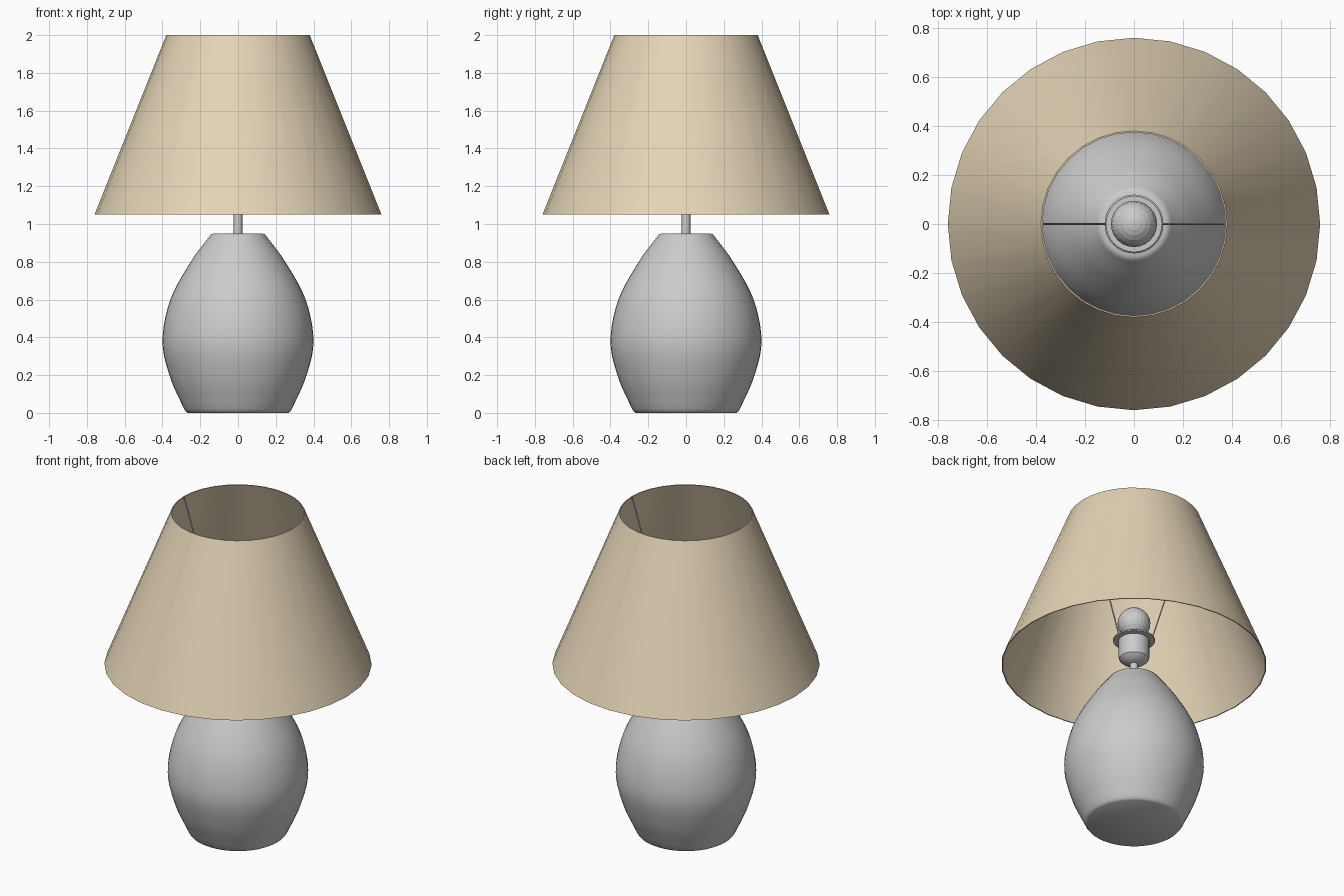
import bpy, bmesh, math
from mathutils import Vector

if "Cube" in bpy.data.objects:
    bpy.data.objects.remove(bpy.data.objects["Cube"])


def finish(name, bm, angle=None, color=None):
    bmesh.ops.recalc_face_normals(bm, faces=bm.faces)
    mesh = bpy.data.meshes.new(name)
    bm.to_mesh(mesh)
    bm.free()
    obj = bpy.data.objects.new(name, mesh)
    bpy.context.collection.objects.link(obj)
    if angle:
        bpy.ops.object.select_all(action='DESELECT')
        bpy.context.view_layer.objects.active = obj
        obj.select_set(True)
        bpy.ops.object.shade_smooth_by_angle(angle=math.radians(angle))
    if color:
        mat = bpy.data.materials.new(name + "_fabric")
        mat.diffuse_color = color
        mat.use_nodes = True
        mat.node_tree.nodes["Principled BSDF"].inputs["Base Color"].default_value = mat.diffuse_color
        mesh.materials.append(mat)
    return obj


def lathe(name, profile, sides=32, closed=False, angle=35, color=None):
    """Revolve (radius, z) points; open profiles get flat end caps."""
    bm = bmesh.new()
    rings = []
    for r, z in profile:
        rings.append([bm.verts.new((r * math.cos(a), r * math.sin(a), z))
                      for a in (2 * math.pi * i / sides for i in range(sides))])
    pairs = list(zip(rings, rings[1:]))
    if closed:
        pairs.append((rings[-1], rings[0]))
    else:
        bm.faces.new(rings[0][::-1])
        bm.faces.new(rings[-1])
    for a, b in pairs:
        for i in range(sides):
            j = (i + 1) % sides
            bm.faces.new((a[i], a[j], b[j], b[i]))
    return finish(name, bm, angle, color)


def spline(points, steps=5):
    """Catmull-Rom curve through the profile points."""
    p = [Vector(q) for q in points]
    p = [2 * p[0] - p[1]] + p + [2 * p[-1] - p[-2]]
    out = []
    for i in range(1, len(p) - 2):
        a, b, c, d = p[i - 1:i + 3]
        for k in range(steps):
            t = k / steps
            out.append(0.5 * (2 * b + (c - a) * t + (2 * a - 5 * b + 4 * c - d) * t * t
                              + (3 * b - a - 3 * c + d) * t ** 3))
    return [tuple(q) for q in out] + [tuple(p[-2])]


# Ceramic body
belly = spline([(0.285, 0.02), (0.36, 0.19), (0.40, 0.38), (0.358, 0.60),
                (0.25, 0.80), (0.153, 0.932)])
lathe("body", [(0.265, 0), (0.275, 0.006)] + belly + [(0.145, 0.943), (0.13, 0.95)], 48)

# Stem and bulb socket
lathe("stem", [(0.023, 0.94), (0.023, 1.08)], 16)
lathe("socket", [(0.023, 1.05), (0.065, 1.066), (0.085, 1.085), (0.088, 1.10),
                 (0.088, 1.22), (0.07, 1.24)])

# Collar holding the shade wires
lathe("collar", [(0.085, 1.205), (0.12, 1.205), (0.12, 1.213), (0.114, 1.218),
                 (0.085, 1.218)], closed=True)

# Bulb
bm = bmesh.new()
bmesh.ops.create_uvsphere(bm, u_segments=24, v_segments=12, radius=0.094)
bmesh.ops.translate(bm, verts=bm.verts, vec=(0, 0, 1.32))
finish("bulb", bm)

# Thin fabric shade
lathe("shade", [(0.76, 1.05), (0.38, 2.0), (0.374, 2.0), (0.754, 1.05)],
      closed=True, color=(0.78, 0.66, 0.47, 1))

# Wires from collar to the top rim
for side, sign in (("left", -1), ("right", 1)):
    start, end = Vector((sign * 0.115, 0, 1.21)), Vector((sign * 0.374, 0, 1.995))
    d = end - start
    bm = bmesh.new()
    bmesh.ops.create_cone(bm, cap_ends=True, segments=8, radius1=0.004,
                          radius2=0.004, depth=d.length)
    bmesh.ops.rotate(bm, verts=bm.verts,
                     matrix=Vector((0, 0, 1)).rotation_difference(d).to_matrix())
    bmesh.ops.translate(bm, verts=bm.verts, vec=(start + end) / 2)
    finish(side + "_shade_wire", bm, 50)
